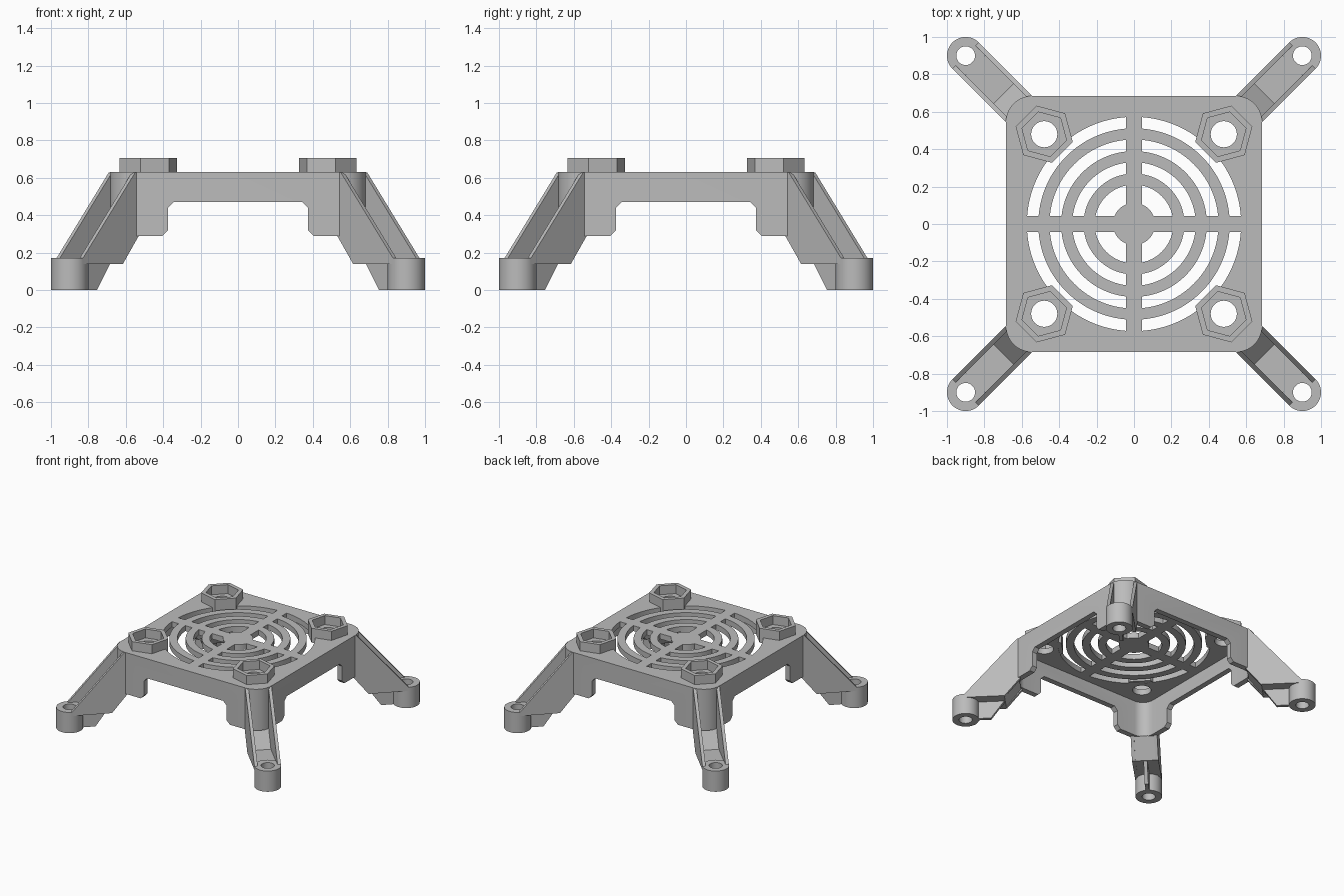
import bpy, bmesh
from math import sin, cos, pi, sqrt, asin, radians
from mathutils import Matrix

if "Cube" in bpy.data.objects:
    bpy.data.objects.remove(bpy.data.objects["Cube"])

grey = bpy.data.materials.new("plain grey")
grey.use_nodes = True
COLOUR = (0.5, 0.5, 0.5, 1)
grey.diffuse_color = COLOUR
grey.node_tree.nodes["Principled BSDF"].inputs["Base Color"].default_value = COLOUR

TOP, BASE, UNDER = 0.63, 0.29, 0.585      # body heights and plate underside
HALF, WALL = 0.685, 0.045
HOLE = 0.48                               # screw hole offset
FOOT_R, FOOT_Z = 0.9 * sqrt(2), 0.17
FLAT = Matrix.Identity(4)                 # outline in xy, extruded along z
SIDE = Matrix.Rotation(pi / 2, 4, "X")    # outline in xz, extruded along y


def arc(r, a0, a1, n, cx=0, cy=0):
    return [(cx + r * cos(a0 + (a1 - a0) * i / n), cy + r * sin(a0 + (a1 - a0) * i / n))
            for i in range(n + 1)]


def circle(r, n=48, cx=0, cy=0, start=0):
    return arc(r, start, start + 2 * pi, n, cx, cy)[:-1]


def rounded_square(h, r):
    pts = []
    for k, (sx, sy) in enumerate([(1, 1), (-1, 1), (-1, -1), (1, -1)]):
        pts += arc(r, k * pi / 2, (k + 1) * pi / 2, 10, sx * (h - r), sy * (h - r))
    return pts


def prism(bm, pts, lo, hi, m=FLAT):
    a = [bm.verts.new(m @ Matrix.Translation((u, v, lo)).translation) for u, v in pts]
    b = [bm.verts.new(m @ Matrix.Translation((u, v, hi)).translation) for u, v in pts]
    bm.faces.new(a[::-1])
    bm.faces.new(b)
    for i in range(len(pts)):
        j = (i + 1) % len(pts)
        bm.faces.new((a[i], a[j], b[j], b[i]))


def make(name, *prisms):
    bm = bmesh.new()
    for p in prisms:
        prism(bm, *p)
    bmesh.ops.recalc_face_normals(bm, faces=bm.faces)
    mesh = bpy.data.meshes.new(name)
    bm.to_mesh(mesh)
    bm.free()
    mesh.materials.append(grey)
    ob = bpy.data.objects.new(name, mesh)
    bpy.context.collection.objects.link(ob)
    return ob


def select(ob):
    bpy.ops.object.select_all(action="DESELECT")
    ob.select_set(True)
    bpy.context.view_layer.objects.active = ob


def cut(ob, *prisms):
    cutter = make("cutter", *prisms)
    cutter.hide_render = True
    mod = ob.modifiers.new("cut", "BOOLEAN")
    mod.operation, mod.solver, mod.object = "DIFFERENCE", "EXACT", cutter
    select(ob)
    bpy.ops.object.modifier_apply(modifier=mod.name)
    bpy.data.objects.remove(cutter)


def smooth(ob):
    select(ob)
    bpy.ops.object.shade_smooth_by_angle(angle=radians(30))


# Hollow body with rounded corners
body = make("fan_cover", (rounded_square(HALF, 0.14), BASE, TOP))
cut(body, (rounded_square(HALF - WALL, 0.14 - WALL), BASE - 0.1, UNDER))

# Chamfered openings in the four walls
half_notch = [(0.405, 0.2), (0.405, BASE), (0.375, 0.32), (0.375, 0.44), (0.345, 0.47)]
notch = half_notch + [(-x, z) for x, z in reversed(half_notch)]
for turn in (0, pi / 2):
    cut(body, (notch, -1, 1, Matrix.Rotation(turn, 4, "Z") @ SIDE))

# Ring slots of the grille, split by a cross of spokes
SPOKE = 0.042
slots = []
for inner, outer in [(0.113, 0.21), (0.27, 0.33), (0.39, 0.452), (0.512, 0.573)]:
    ao, ai = asin(SPOKE / outer), asin(SPOKE / inner)
    outline = arc(outer, ao, pi / 2 - ao, 20) + arc(inner, pi / 2 - ai, ai, 20)
    for k in range(4):
        slots.append((outline, 0.5, 0.8, Matrix.Rotation(k * pi / 2, 4, "Z")))
cut(body, *slots)

corners = [("back_left", 1, 1), ("back_right", -1, 1),
           ("front_right", -1, -1), ("front_left", 1, -1)]
cut(body, *[(circle(0.07, 32, sx * HOLE, sy * HOLE), 0.5, 0.8) for _, sx, sy in corners])
smooth(body)

# Leg outlines: distance from the centre, height
side_wall = [(0.85, 0.29), (0.97, 0.14), (FOOT_R, 0.14), (FOOT_R, FOOT_Z),
             (0.877, TOP - 0.001), (0.85, TOP - 0.001)]
floor = [(0.86, 0.292), (0.972, 0.142), (1.2, 0.142), (1.2, 0.165), (0.985, 0.165),
         (0.873, 0.315)]
fin = [(0.975, 0.15), (1.08, 0), (1.2, 0), (1.2, 0.15)]

for k, (label, sx, sy) in enumerate(corners):
    diagonal = pi / 4 + k * pi / 2
    turn = Matrix.Rotation(diagonal, 4, "Z")
    upright = turn @ SIDE

    # Channel shaped leg with a thin fin below
    make(label + "_leg",
         (side_wall, 0.075, 0.1, upright), (side_wall, -0.1, -0.075, upright),
         (floor, -0.08, 0.08, upright), (fin, -0.014, 0.014, upright))

    # Round foot with a screw hole
    foot = make(label + "_foot", (circle(0.1, 48, FOOT_R), 0, FOOT_Z, turn))
    cut(foot, (circle(0.05, 32, FOOT_R), -0.1, 0.4, turn))
    smooth(foot)

    # Hexagonal nut holder
    x, y = sx * HOLE, sy * HOLE
    start = diagonal + pi / 6
    holder = make(label + "_nut_holder", (circle(0.158, 6, x, y, start), UNDER + 0.002, 0.705))
    cut(holder, (circle(0.123, 6, x, y, start), TOP + 0.002, 0.9))
    cut(holder, (circle(0.07, 32, x, y), 0.4, 0.9))
    smooth(holder)
